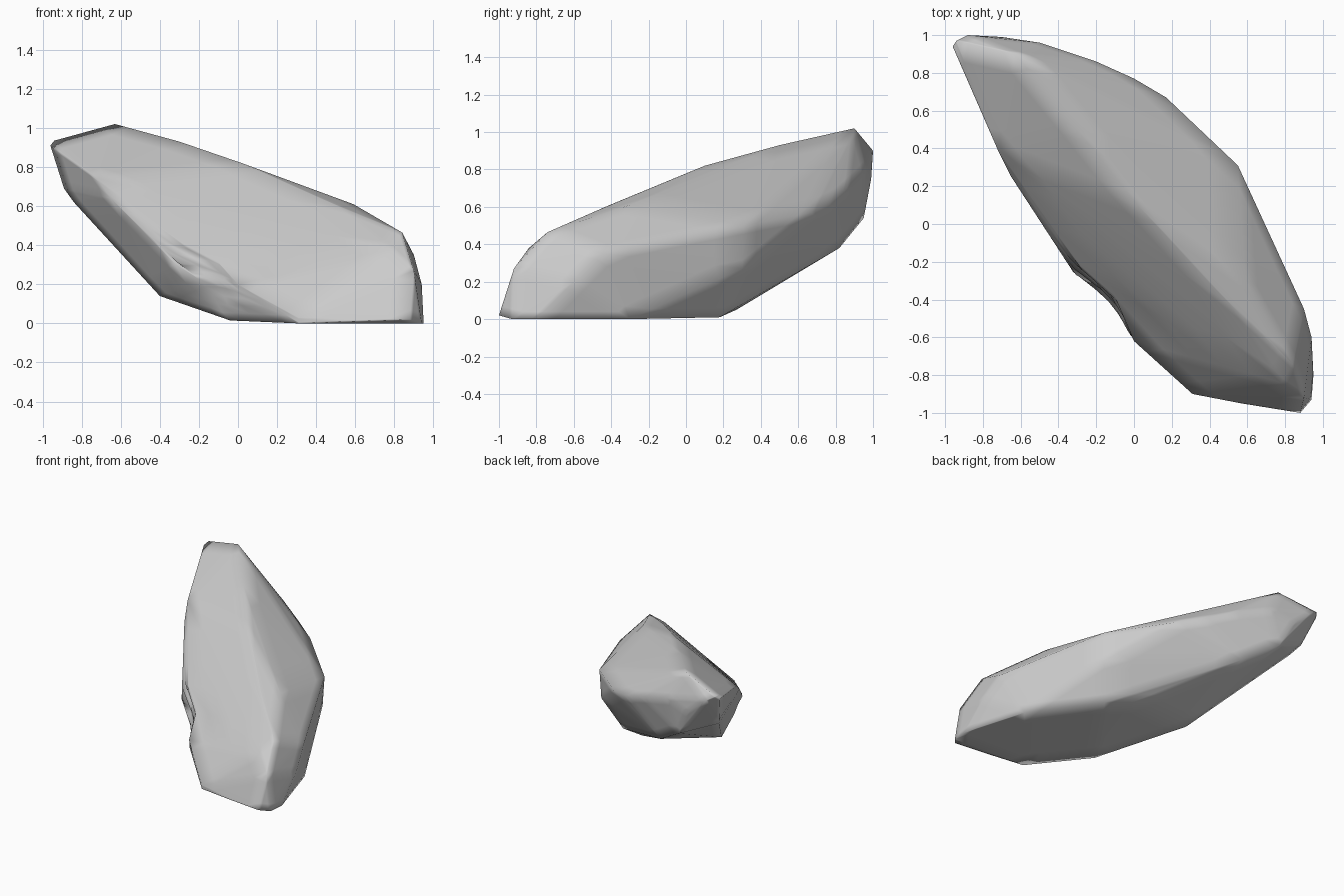
import bpy, bmesh
from mathutils import Vector

if "Cube" in bpy.data.objects:
    bpy.data.objects.remove(bpy.data.objects["Cube"])

# Corner points of the rock, grouped by region
ridge = [(-.63, .9, 1.02), (.02, .1, .82), (.5, -.42, .605), (.59, -.3, .61), (.84, -.74, .465), (-.3, .5, .93)]
left_edge = [(-.72, .39, .74), (-.65, .25, .64), (-.31, -.27, .31), (-.24, -.38, .22), (0, -.62, .2), (.31, -.9, .03)]
right_edge = [(-.5, .96, .8), (-.2, .86, .7), (0, .77, .62), (.17, .67, .57), (.55, .31, .5), (.54, .3, .27), (.9, -.45, .35), (.94, -.6, .2)]
tip = [(-.96, .94, .91), (-.94, .97, .935), (-.88, 1, .9), (-.7, .99, .75), (-.89, .85, .69), (-.84, .78, .62), (-.6, .95, .54)]
under = [(-.35, .82, .38), (-.4, .12, .14), (.2, .27, .05), (-.04, -.5, .015)]
foot = [(.31, -.9, 0), (.88, -1, .02), (.94, -.93, 0), (.95, -.8, 0), (.8, -.3, 0), (.43, .18, .01),
        (.9, -.92, .27), (.78, -.84, .38), (.57, -.95, .01)]

# Faceted rock hull wrapped around the corners
bm = bmesh.new()
for p in ridge + left_edge + right_edge + tip + under + foot:
    bm.verts.new(p)
bmesh.ops.convex_hull(bm, input=bm.verts[:])
bmesh.ops.delete(bm, geom=[v for v in bm.verts if not v.link_faces], context='VERTS')
bmesh.ops.recalc_face_normals(bm, faces=bm.faces[:])
bmesh.ops.subdivide_edges(bm, edges=bm.edges[:], cuts=4, use_grid_fill=True)

# Worn hollow above the front left foot
centre, radius, push = Vector((-.13, -.42, .29)), .24, Vector((.04, .04, .01))
for v in bm.verts:
    fall = max(0, 1 - (v.co - centre).length / radius)
    v.co += push * min(1, 2 * fall)

mesh = bpy.data.meshes.new("rock")
bm.to_mesh(mesh)
bm.free()
rock = bpy.data.objects.new("rock", mesh)
bpy.context.collection.objects.link(rock)

# Soft worn shading
for poly in mesh.polygons:
    poly.use_smooth = True
